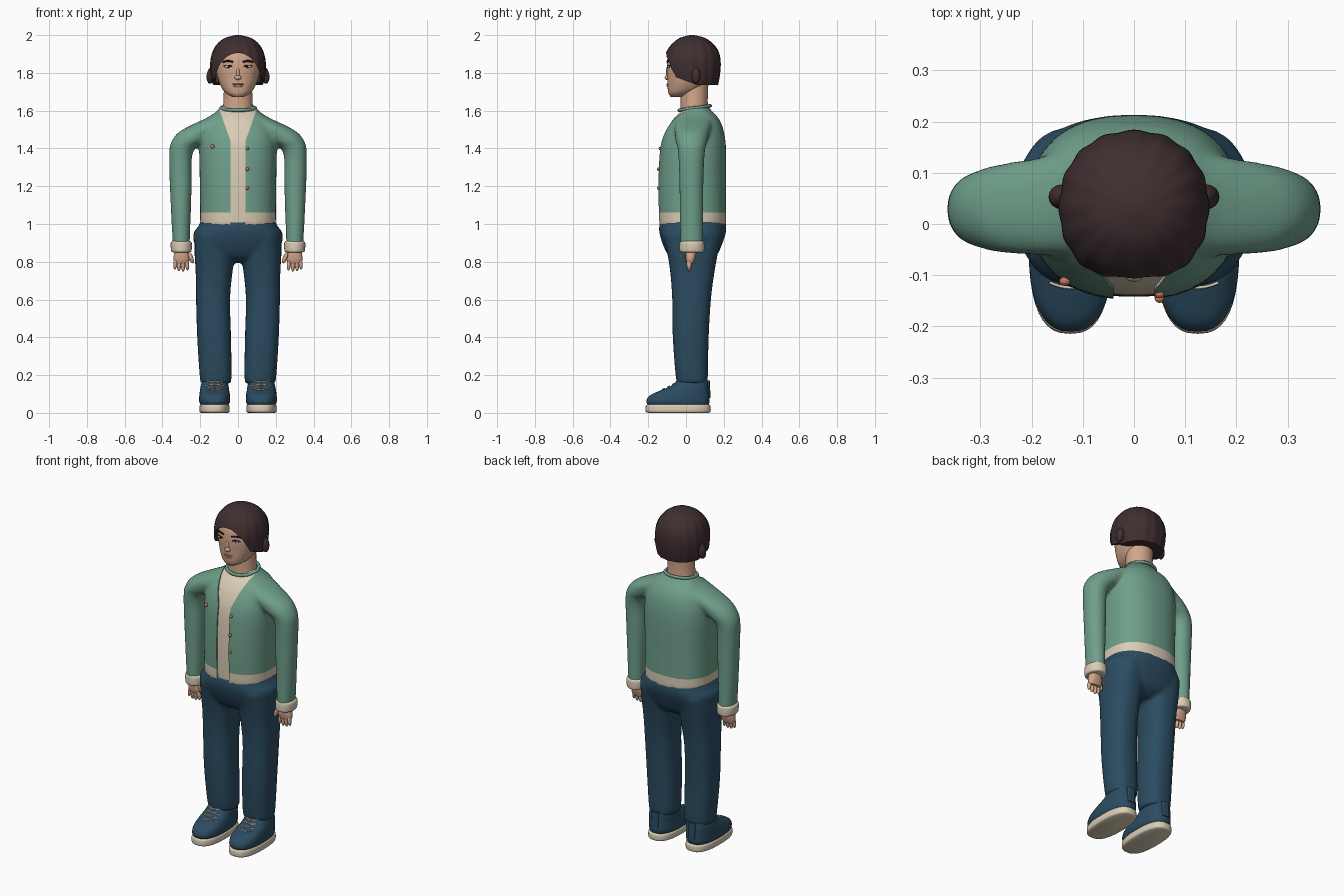
import bpy, bmesh, math
from mathutils import Vector

cube = bpy.data.objects.get("Cube")
if cube:
    bpy.data.objects.remove(cube, do_unlink=True)


def material(name, code):
    rgb = [int(code[i:i + 2], 16) / 255 for i in (0, 2, 4)]
    lin = [c / 12.92 if c < 0.04 else ((c + 0.055) / 1.055) ** 2.4 for c in rgb]
    mat = bpy.data.materials.new(name)
    mat.use_nodes = True
    mat.diffuse_color = (*lin, 1)
    node = mat.node_tree.nodes["Principled BSDF"]
    node.inputs["Base Color"].default_value = (*lin, 1)
    node.inputs["Roughness"].default_value = 0.8
    return mat


green = material("sage green", "6F9F8B")
cream = material("warm cream", "DACDB5")
denim = material("denim blue", "2B4C61")
brown = material("dark brown", "3F2E30")
skin = material("skin", "D3A68B")
coral = material("coral", "C8765C")
dark = material("near black", "1C1719")
lip = material("lip rose", "AD7A68")
white = material("eye white", "E6E0D8")


def loft(bm, sections, side=1, power=2.4, count=40, steps=5, ribs=0):
    """Smoothly skin sections given as (z, x low, x high, y low, y high)."""
    secs = [Vector(s) for s in sections]
    padded = [secs[0]] + secs + [secs[-1]]
    dense = []
    for a, b, c, d in zip(padded, padded[1:], padded[2:], padded[3:]):
        for k in range(steps):
            t = k / steps
            dense.append(b + (c - a) * (t / 2) + (a * 2 - b * 5 + c * 4 - d) * (t * t / 2)
                         + (b * 3 - a - c * 3 + d) * (t ** 3 / 2))
    dense.append(secs[-1])
    rings = []
    for z, x0, x1, y0, y1 in dense:
        ring = []
        for i in range(count):
            ang = math.tau * i / count
            c, s = math.cos(ang), math.sin(ang)
            grow = 1 + 0.012 * math.cos(ribs * ang) if ribs else 1
            px = math.copysign(abs(c) ** (2 / power), c) * (x1 - x0) / 2 * grow
            py = math.copysign(abs(s) ** (2 / power), s) * (y1 - y0) / 2 * grow
            ring.append(bm.verts.new((side * ((x0 + x1) / 2 + px), (y0 + y1) / 2 + py, z)))
        rings.append(ring)
    faces = [bm.faces.new(rings[0]), bm.faces.new(rings[-1])]
    for low, high in zip(rings, rings[1:]):
        for i in range(count):
            j = (i + 1) % count
            faces.append(bm.faces.new((low[i], low[j], high[j], high[i])))
    bmesh.ops.recalc_face_normals(bm, faces=faces)


def finish(name, bm, *mats, angle=50):
    me = bpy.data.meshes.new(name)
    bm.to_mesh(me)
    bm.free()
    for m in mats:
        me.materials.append(m)
    me.shade_smooth()
    me.set_sharp_from_angle(angle=math.radians(angle))
    ob = bpy.data.objects.new(name, me)
    bpy.context.collection.objects.link(ob)
    return ob


def bake(ob):
    """Replace an object by a plain mesh with its modifiers applied."""
    bpy.context.view_layer.update()
    me = bpy.data.meshes.new_from_object(ob.evaluated_get(bpy.context.evaluated_depsgraph_get()))
    bm = bmesh.new()
    bm.from_mesh(me)
    bpy.data.objects.remove(ob, do_unlink=True)
    return bm


def fuse(bm, voxel, rounds):
    """Merge overlapping lofts into one soft surface."""
    ob = finish("fused", bm)
    mod = ob.modifiers.new("merge", "REMESH")
    mod.mode, mod.voxel_size = "VOXEL", voxel
    mod = ob.modifiers.new("soften", "SMOOTH")
    mod.factor, mod.iterations = 0.5, rounds
    return bake(ob)


def solid(name, sections, mat, **options):
    bm = bmesh.new()
    loft(bm, sections, **options)
    return finish(name, bm, mat)


def ball(name, loc, size, mat, tilt=0):
    bm = bmesh.new()
    bmesh.ops.create_uvsphere(bm, u_segments=16, v_segments=10, radius=1)
    ob = finish(name, bm, mat)
    ob.location, ob.scale, ob.rotation_euler = loc, size, (0, tilt, 0)
    return ob


def tube(name, points, radius, mat, closed=False):
    cu = bpy.data.curves.new(name, "CURVE")
    cu.dimensions, cu.bevel_depth, cu.bevel_resolution, cu.use_fill_caps = "3D", radius, 2, True
    sp = cu.splines.new("NURBS")
    sp.points.add(len(points) - 1)
    for p, co in zip(sp.points, points):
        p.co = (*co, 1)
    sp.order_u, sp.use_endpoint_u, sp.use_cyclic_u = 3, True, closed
    ob = bpy.data.objects.new(name, cu)
    bpy.context.collection.objects.link(ob)
    return finish(name, bake(ob), mat)


# Jacket: torso and sleeves fused, then cut along the opening and hem
bm = bmesh.new()
loft(bm, [(0.99, -.2, .2, -.143, .213), (1.2, -.202, .202, -.148, .213), (1.4, -.205, .205, -.138, .212),
          (1.5, -.19, .19, -.108, .198), (1.56, -.155, .155, -.07, .172), (1.6, -.11, .11, -.03, .135),
          (1.625, -.088, .088, -.022, .118)])
for side in (-1, 1):
    loft(bm, [(.88, .256, .345, -.03, .09), (1.2, .245, .361, -.035, .092), (1.38, .238, .364, -.042, .1),
              (1.44, .16, .35, -.055, .115), (1.485, .08, .315, -.06, .125), (1.52, .02, .255, -.06, .135),
              (1.56, 0, .17, -.05, .14), (1.59, 0, .12, -.03, .12)], side=side, power=2.1)
bm = fuse(bm, 0.01, 8)
slope = .06 / .17
cuts = [((0, 0, 1.06), (0, 0, 1)), ((0, .03, 0), (0, 1, 0))]
for side in (-1, 1):
    cuts += [((side * .04, 0, 0), (1, 0, 0)), ((side * .04, 0, 1.44), (side, 0, -slope))]
for point, normal in cuts:
    bmesh.ops.bisect_plane(bm, geom=bm.verts[:] + bm.edges[:] + bm.faces[:], plane_co=point, plane_no=normal)
shirt = []
for f in bm.faces:
    c = f.calc_center_median()
    f.material_index = 1 if c.z < 1.06 and abs(c.x) < .225 else 0
    if c.y < .03 and abs(c.x) < .04 + max(0, c.z - 1.44) * slope:
        f.material_index = 1
        shirt.append(f)
inner = bmesh.ops.extrude_face_region(bm, geom=shirt)["geom"]
bmesh.ops.delete(bm, geom=shirt, context="FACES")
bmesh.ops.translate(bm, verts=[v for v in inner if isinstance(v, bmesh.types.BMVert)], vec=(0, .007, 0))
finish("jacket_and_shirt", bm, green, cream)
ring = [(i * math.tau / 16) for i in range(16)]
tube("collar", [(.092 * math.cos(a), .046 + .084 * math.sin(a), 1.614 + .012 * math.sin(a)) for a in ring],
     .009, green, closed=True)

# Trousers: pelvis and both legs fused
bm = bmesh.new()
loft(bm, [(1.02, -.195, .195, -.135, .208), (.985, -.212, .212, -.142, .213), (.95, -.236, .236, -.14, .21),
          (.89, -.228, .228, -.122, .19), (.83, -.16, .16, -.09, .16), (.795, -.06, .06, -.04, .11)])
for side in (-1, 1):
    loft(bm, [(.155, .04, .195, -.045, .112), (.2, .034, .203, -.055, .116), (.4, .037, .216, -.07, .12),
              (.6, .042, .222, -.073, .132), (.74, .03, .224, -.083, .15), (.85, .015, .23, -.1, .17),
              (.94, .01, .226, -.12, .19)], side=side)
finish("trousers", fuse(bm, 0.01, 5), denim)

# Neck and head
solid("neck", [(1.57, -.085, .085, -.03, .122), (1.65, -.077, .077, -.028, .115), (1.77, -.074, .074, -.03, .12)],
      skin, power=2)
solid("head", [(1.672, -.028, .028, -.08, -.01), (1.69, -.062, .062, -.092, .04), (1.72, -.086, .086, -.097, .09),
               (1.77, -.107, .107, -.099, .13), (1.83, -.117, .117, -.102, .15), (1.9, -.11, .11, -.092, .15),
               (1.95, -.07, .07, -.05, .11)], skin, power=2.2)

# Hair: ribbed cap trimmed along the jaw and opened over the face
bm = bmesh.new()
loft(bm, [(1.70, -.12, .12, -.1, .16), (1.78, -.142, .142, -.113, .177), (1.86, -.145, .145, -.116, .182),
          (1.92, -.13, .13, -.098, .168), (1.96, -.103, .103, -.066, .136), (1.986, -.066, .066, -.03, .098),
          (2.0, -.014, .014, .02, .045)], power=2.15, count=96, ribs=16)
for point, normal in [((0, 0, 1.735), (0, 0, 1)), ((0, -.115, 1.8), (0, .37, 1))]:
    cut = bmesh.ops.bisect_plane(bm, geom=bm.verts[:] + bm.edges[:] + bm.faces[:], plane_co=point,
                                 plane_no=normal, clear_inner=True)["geom_cut"]
    bmesh.ops.holes_fill(bm, edges=[e for e in cut if isinstance(e, bmesh.types.BMEdge)], sides=0)
bmesh.ops.recalc_face_normals(bm, faces=bm.faces[:])
hair = finish("hair", bm, brown)
bm = bmesh.new()
bmesh.ops.create_cone(bm, cap_ends=True, segments=48, radius1=1, radius2=1, depth=1)
cutter = finish("hair_cutter", bm, brown)
cutter.rotation_euler, cutter.scale = (math.pi / 2, 0, 0), (.118, .145, .4)
cutter.location = (0, -.18, 1.76)
cutter.hide_render = True
mod = hair.modifiers.new("face_opening", "BOOLEAN")
mod.operation, mod.object, mod.solver = "DIFFERENCE", cutter, "EXACT"
finish("hair", bake(hair), brown)
bpy.data.objects.remove(cutter, do_unlink=True)

# Face
ball("nose", (0, -.099, 1.775), (.018, .014, .013), skin)
ball("nose_bridge", (0, -.097, 1.8), (.01, .01, .032), skin)
tube("mouth", [(-.034, -.089, 1.741), (-.012, -.1, 1.739), (.012, -.1, 1.739), (.034, -.089, 1.741)], .004, lip)
ball("lower_lip", (0, -.096, 1.73), (.024, .007, .006), skin)

# Paired parts
for side, label in ((-1, "right"), (1, "left")):
    ball(label + "_hair_tuft", (side * .143, .053, 1.787), (.023, .024, .045), brown, side * -.15)
    ball(label + "_eye", (side * .052, -.091, 1.833), (.019, .007, .007), white)
    ball(label + "_pupil", (side * .05, -.096, 1.833), (.007, .004, .007), dark)
    tube(label + "_eyelid", [(side * x, y, z) for x, y, z in
                             ((.03, -.098, 1.834), (.052, -.098, 1.845), (.075, -.084, 1.835))], .003, dark)
    tube(label + "_eyebrow", [(side * x, y, z) for x, y, z in
                              ((.026, -.099, 1.858), (.052, -.094, 1.867), (.08, -.078, 1.858))], .005, dark)

    # Cuff and hand
    solid(label + "_cuff", [(.85, .256, .344, -.025, .088), (.858, .246, .354, -.033, .096),
                            (.9, .245, .356, -.033, .096), (.91, .255, .346, -.025, .088)], cream, side=side, power=2.1)
    solid(label + "_palm", [(.79, .264, .336, .006, .04), (.82, .256, .342, -.002, .05),
                            (.87, .27, .332, -.004, .06)], skin, side=side)
    for i, (x, z) in enumerate(((.27, .785), (.291, .779), (.312, .781), (.331, .79))):
        ball(f"{label}_finger_{i}", (side * x, .016, z), (.0105, .013, .031), skin, side * (.3 - x) * 4)
    ball(label + "_thumb", (side * .249, .008, .822), (.012, .014, .032), skin, side * .35)

    # Shoe with sole, heel tab and laces
    solid(label + "_sole", [(0, .055, .195, -.2, .12), (.008, .045, .204, -.213, .13), (.036, .045, .204, -.213, .13),
                            (.044, .052, .198, -.206, .123)], cream, side=side, power=2.6)
    solid(label + "_shoe", [(.04, .052, .197, -.2, .118), (.06, .042, .205, -.21, .125), (.09, .042, .205, -.195, .125),
                            (.115, .046, .202, -.145, .122), (.14, .05, .197, -.085, .12),
                            (.17, .055, .19, -.045, .115)], denim, side=side, power=2.5)
    solid(label + "_heel_tab", [(.08, .1, .145, .1, .13), (.172, .1, .145, .098, .126)], denim, side=side, power=6)
    for i, (y, z) in enumerate(((-.128, .124), (-.1, .137), (-.076, .15), (-.056, .164))):
        for turn in (-1, 1):
            tube(f"{label}_lace_{i}", [(side * .123 - .042, y + .014, z + turn * .005), (side * .123, y - .006, z),
                                       (side * .123 + .042, y + .014, z - turn * .005)], .003, cream)

# Buttons and chest pin
for i, z in enumerate((1.4, 1.29, 1.19)):
    ball(f"button_{i}", (.05, -.146 + max(0, z - 1.3) * .09, z), (.009, .008, .009), coral)
ball("chest_pin", (-.135, -.112, 1.41), (.011, .009, .011), coral)
